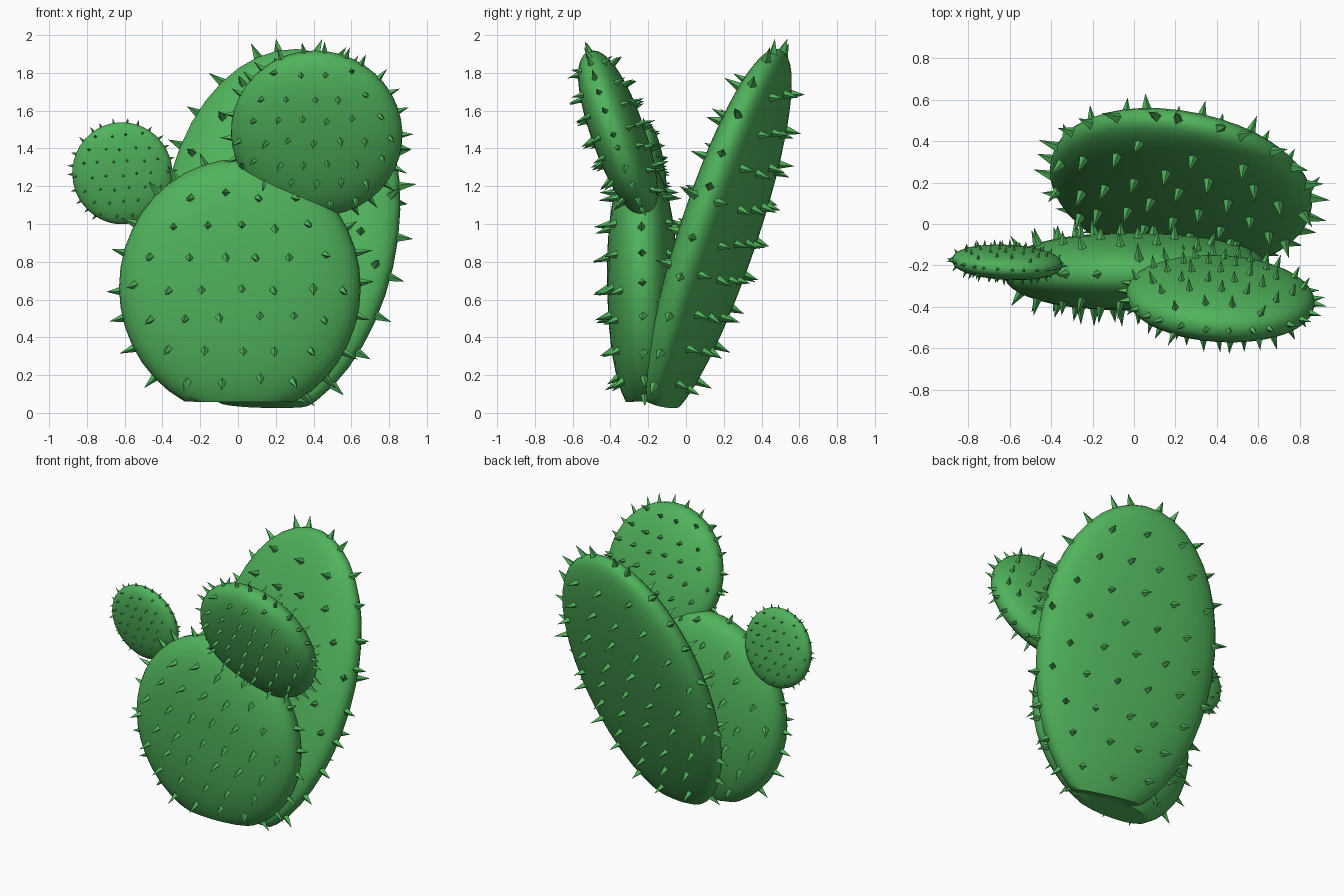
import bpy, bmesh, math, random
from mathutils import Vector, Matrix

random.seed(4)
if "Cube" in bpy.data.objects:
    bpy.data.objects.remove(bpy.data.objects["Cube"])

green = bpy.data.materials.new("cactus_green")
green.use_nodes = True
colour = (0.08, 0.45, 0.105, 1)
green.diffuse_color = colour
green.node_tree.nodes["Principled BSDF"].inputs["Base Color"].default_value = colour

K = 2.3  # plumpness of the pad cross-section


def make_object(name, bm, frame, smooth):
    bmesh.ops.recalc_face_normals(bm, faces=bm.faces)
    mesh = bpy.data.meshes.new(name)
    bm.to_mesh(mesh)
    bm.free()
    mesh.materials.append(green)
    obj = bpy.data.objects.new(name, mesh)
    bpy.context.collection.objects.link(obj)
    obj.matrix_world = frame
    if smooth:
        bpy.ops.object.select_all(action='DESELECT')
        obj.select_set(True)
        bpy.context.view_layer.objects.active = obj
        bpy.ops.object.shade_smooth_by_angle(angle=math.radians(40))


def pad_frame(centre, side, up):
    """Local x runs across the pad, y through its thickness, z along it."""
    z = Vector(up).normalized()
    y = z.cross(Vector(side)).normalized()
    x = y.cross(z)
    rot = Matrix((x, y, z)).transposed().to_4x4()
    return Matrix.Translation(centre) @ rot


def cactus_pad(name, centre, side, up, size, cut, spacing, length, radius, rim,
               egg=0, droop=0):
    a, h, b = size
    frame = pad_frame(centre, side, up)

    def widen(p):
        return Vector((p.x * (1 + egg * p.z / b), p.y, p.z))

    # plump oval body with a flat cut base
    bm = bmesh.new()
    bmesh.ops.create_uvsphere(bm, u_segments=40, v_segments=24, radius=1)
    for v in bm.verts:
        x, z, t = v.co
        flat = math.hypot(x, z)
        grow = flat ** (2 / K - 1) if flat > 1e-5 else 0
        thick = math.copysign(abs(t) ** (2 / K), t) * h
        v.co = widen(Vector((x * grow * a, thick, z * grow * b)))
    res = bmesh.ops.bisect_plane(bm, geom=bm.verts[:] + bm.edges[:] + bm.faces[:],
                                 plane_co=(0, 0, -cut), plane_no=(0, 0, -1), clear_outer=True)
    rim_edges = [e for e in res["geom_cut"] if isinstance(e, bmesh.types.BMEdge)]
    bmesh.ops.contextual_create(bm, geom=rim_edges)
    make_object(name, bm, frame, True)

    # spine roots: staggered rows on both faces, then a ring around the rim
    roots = []
    rows = int(b / spacing) + 1
    cols = int(a / spacing) + 2
    for row in range(-rows, rows + 1):
        for col in range(-cols, cols + 1):
            x = (col + 0.5 * (row % 2) + random.uniform(-0.1, 0.1)) * spacing
            z = (row + random.uniform(-0.1, 0.1)) * spacing * 0.88
            r = math.hypot(x / a, z / b)
            if r < 0.96:
                t = h * (1 - r ** K) ** (1 / K)
                roots += [Vector((x, t, z)), Vector((x, -t, z))]
    for i in range(rim):
        ang = math.tau * (i + random.uniform(-0.2, 0.2)) / rim
        roots.append(Vector((a * math.cos(ang), 0, b * math.sin(ang))))

    spines = bmesh.new()
    for p in roots:
        if p.z < -cut + 0.02:
            continue
        r = max(math.hypot(p.x / a, p.z / b), 1e-4)
        n = Vector((r ** (K - 2) * p.x / a ** 2,
                    math.copysign(abs(p.y / h) ** (K - 1) / h, p.y),
                    r ** (K - 2) * p.z / b ** 2)).normalized()
        lean = Vector([random.uniform(-0.15, 0.15) for _ in range(3)])
        lean.z -= droop * abs(n.y)
        n = (n + lean).normalized()
        long = length * random.uniform(0.85, 1.1)
        place = (Matrix.Translation(widen(p) + n * (long / 2 - 0.012))
                 @ n.to_track_quat('Z', 'Y').to_matrix().to_4x4())
        bmesh.ops.create_cone(spines, cap_ends=True, segments=4, radius1=radius,
                              radius2=0, depth=long, matrix=place)
    make_object(name + "_spines", spines, frame, False)


# main front pad
cactus_pad("front_pad", (0.01, -0.23, 0.665), (1, 0, 0), (0, -0.02, 1),
           (0.64, 0.187, 0.68), 0.605, 0.185, 0.09, 0.024, 24, droop=0.3)
# tall pad leaning backward
cactus_pad("back_pad", (0.222, 0.17, 0.945), (1, -0.21, 0), (0.09, 0.31, 0.95),
           (0.64, 0.158, 1.035), 0.945, 0.23, 0.095, 0.027, 26, egg=0.05)
# upper pad leaning forward
cactus_pad("upper_pad", (0.417, -0.36, 1.48), (1, -0.06, 0), (-0.04, -0.33, 0.94),
           (0.455, 0.138, 0.46), 0.45, 0.135, 0.075, 0.019, 26, droop=0.15)
# small side pad
cactus_pad("small_pad", (-0.612, -0.185, 1.268), (1, -0.05, 0), (-0.06, -0.13, 0.99),
           (0.266, 0.074, 0.273), 0.268, 0.08, 0.04, 0.011, 26, droop=0.1)
